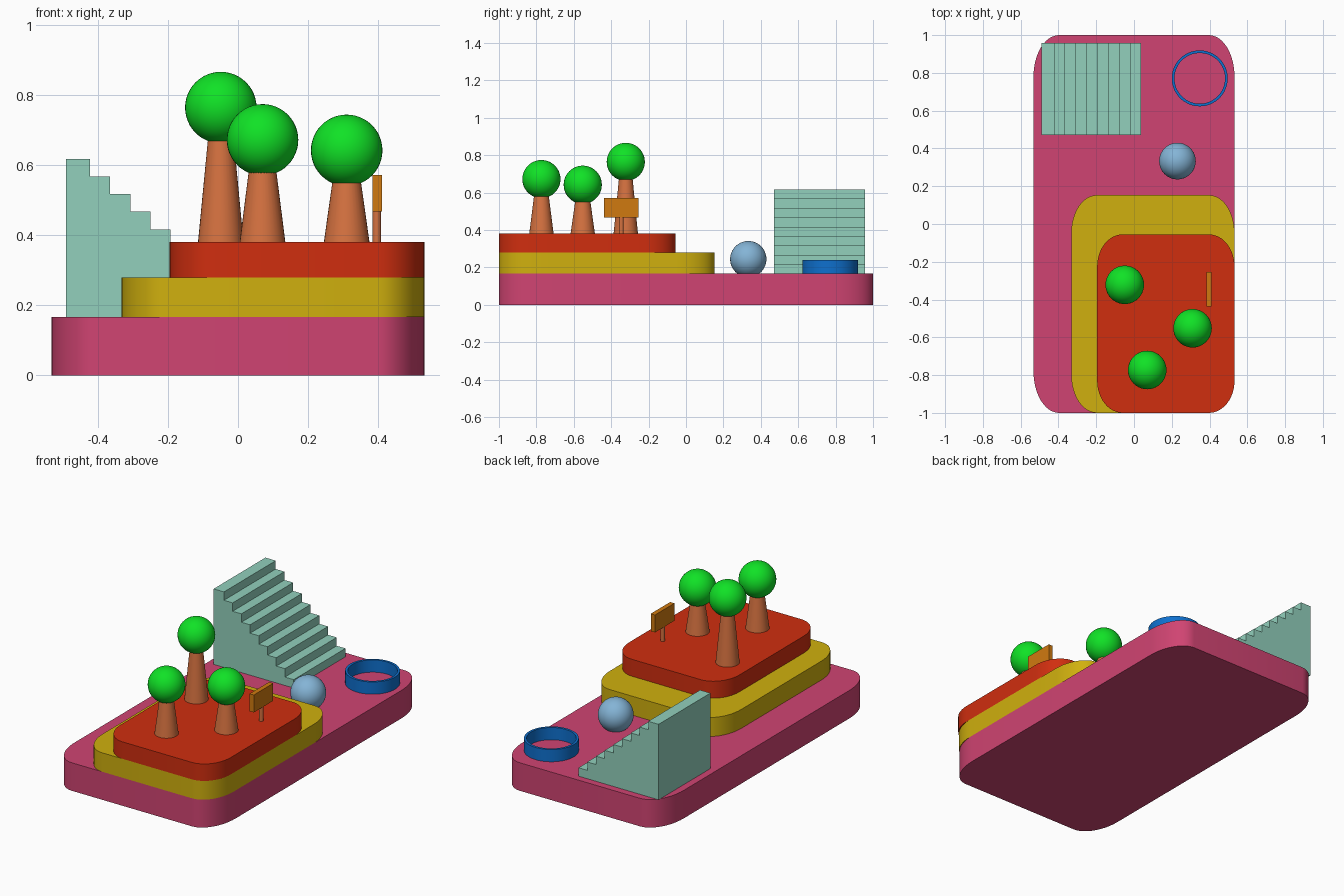
import bpy, bmesh, math
from mathutils import Matrix

if "Cube" in bpy.data.objects:
    bpy.data.objects.remove(bpy.data.objects["Cube"])


def material(name, r, g, b):
    lin = lambda c: (c / 255 / 12.92) if c < 11 else ((c / 255 + 0.055) / 1.055) ** 2.4
    m = bpy.data.materials.new(name)
    m.diffuse_color = (lin(r), lin(g), lin(b), 1)
    m.use_nodes = True
    m.node_tree.nodes["Principled BSDF"].inputs["Base Color"].default_value = m.diffuse_color
    return m


PINK = material("pink", 208, 68, 114)
YELLOW = material("yellow", 208, 176, 14)
RED = material("red", 208, 46, 15)
MINT = material("mint", 146, 208, 188)
GREEN = material("leaf green", 16, 226, 38)
BROWN = material("trunk brown", 214, 114, 64)
ORANGE = material("sign orange", 208, 122, 16)
BLUE = material("ring blue", 14, 112, 206)
SKY = material("ball blue", 132, 180, 214)


def finish(name, bm, mat, smooth=True):
    bmesh.ops.recalc_face_normals(bm, faces=bm.faces)
    mesh = bpy.data.meshes.new(name)
    bm.to_mesh(mesh)
    bm.free()
    mesh.materials.append(mat)
    ob = bpy.data.objects.new(name, mesh)
    bpy.context.collection.objects.link(ob)
    if smooth:
        bpy.ops.object.select_all(action='DESELECT')
        ob.select_set(True)
        bpy.context.view_layer.objects.active = ob
        bpy.ops.object.shade_smooth_by_angle(angle=math.radians(35))
    return ob


def prism(name, points, offset, mat, smooth=True):
    """Extrude a closed outline along an offset vector."""
    bm = bmesh.new()
    face = bm.faces.new([bm.verts.new(p) for p in points])
    ext = bmesh.ops.extrude_face_region(bm, geom=[face])
    verts = [g for g in ext["geom"] if isinstance(g, bmesh.types.BMVert)]
    bmesh.ops.translate(bm, verts=verts, vec=offset)
    return finish(name, bm, mat, smooth)


def slab(name, x0, x1, y0, y1, z0, z1, rx, ry, mat, n=12):
    """Slab with elliptical rounded corners."""
    corners = [(x1 - rx, y1 - ry), (x0 + rx, y1 - ry), (x0 + rx, y0 + ry), (x1 - rx, y0 + ry)]
    pts = []
    for k, (cx, cy) in enumerate(corners):
        for i in range(n + 1):
            a = math.pi / 2 * (k + i / n)
            pts.append((cx + rx * math.cos(a), cy + ry * math.sin(a), z0))
    return prism(name, pts, (0, 0, z1 - z0), mat)


def ball(name, x, y, z, r, mat):
    bm = bmesh.new()
    bmesh.ops.create_uvsphere(bm, u_segments=40, v_segments=24, radius=r,
                              matrix=Matrix.Translation((x, y, z)))
    return finish(name, bm, mat)


def cone(name, x, y, z0, z1, r0, r1, mat):
    bm = bmesh.new()
    bmesh.ops.create_cone(bm, cap_ends=True, segments=32, radius1=r0, radius2=r1,
                          depth=z1 - z0, matrix=Matrix.Translation((x, y, (z0 + z1) / 2)))
    return finish(name, bm, mat)


# Stacked ground layers
slab("base_layer", -0.532, 0.532, -1, 1, 0, 0.167, 0.135, 0.22, PINK)
slab("middle_layer", -0.332, 0.532, -1, 0.153, 0.167, 0.28, 0.135, 0.20, YELLOW)
slab("top_layer", -0.195, 0.532, -1, -0.055, 0.28, 0.381, 0.135, 0.17, RED)

# Staircase: stepped side profile extruded along y
STEPS, GROUND, RISE, RUN = 9, 0.167, 0.05, 0.0575
profile = [(-0.49, 0.47, GROUND)]
x = -0.49
for i in range(STEPS):
    z = GROUND + RISE * (STEPS - i)
    profile.append((x, 0.47, z))
    x = -0.422 + RUN * i
    profile.append((x, 0.47, z))
profile.append((x, 0.47, GROUND))
prism("staircase", profile, (0, 0.488, 0), MINT, smooth=False)

# Trees
for i, (tx, ty, tz) in enumerate([(-0.049, -0.322, 0.764), (0.07, -0.773, 0.672),
                                  (0.31, -0.552, 0.642)], 1):
    cone(f"tree_trunk_{i}", tx, ty, 0.381, tz, 0.065, 0.028, BROWN)
    ball(f"tree_crown_{i}", tx, ty, tz, 0.102, GREEN)

# Sign
cone("sign_post", 0.396, -0.346, 0.381, 0.48, 0.012, 0.012, BROWN)
prism("sign_board", [(0.383, -0.438, 0.468), (0.411, -0.438, 0.468),
                     (0.411, -0.255, 0.468), (0.383, -0.255, 0.468)],
      (0, 0, 0.104), ORANGE, smooth=False)

# Ball
ball("ball", 0.23, 0.333, 0.244, 0.097, SKY)

# Open ring: rectangular section swept in a circle
bm = bmesh.new()
N = 64
section = [(0.148, 0.167), (0.148, 0.24), (0.134, 0.24), (0.134, 0.167)]
loops = []
for i in range(N):
    a = 2 * math.pi * i / N
    loops.append([bm.verts.new((0.348 + r * math.cos(a), 0.771 + r * math.sin(a), z))
                  for r, z in section])
for i in range(N):
    p, q = loops[i], loops[(i + 1) % N]
    for j in range(4):
        k = (j + 1) % 4
        bm.faces.new((p[j], q[j], q[k], p[k]))
finish("pool_ring", bm, BLUE)
